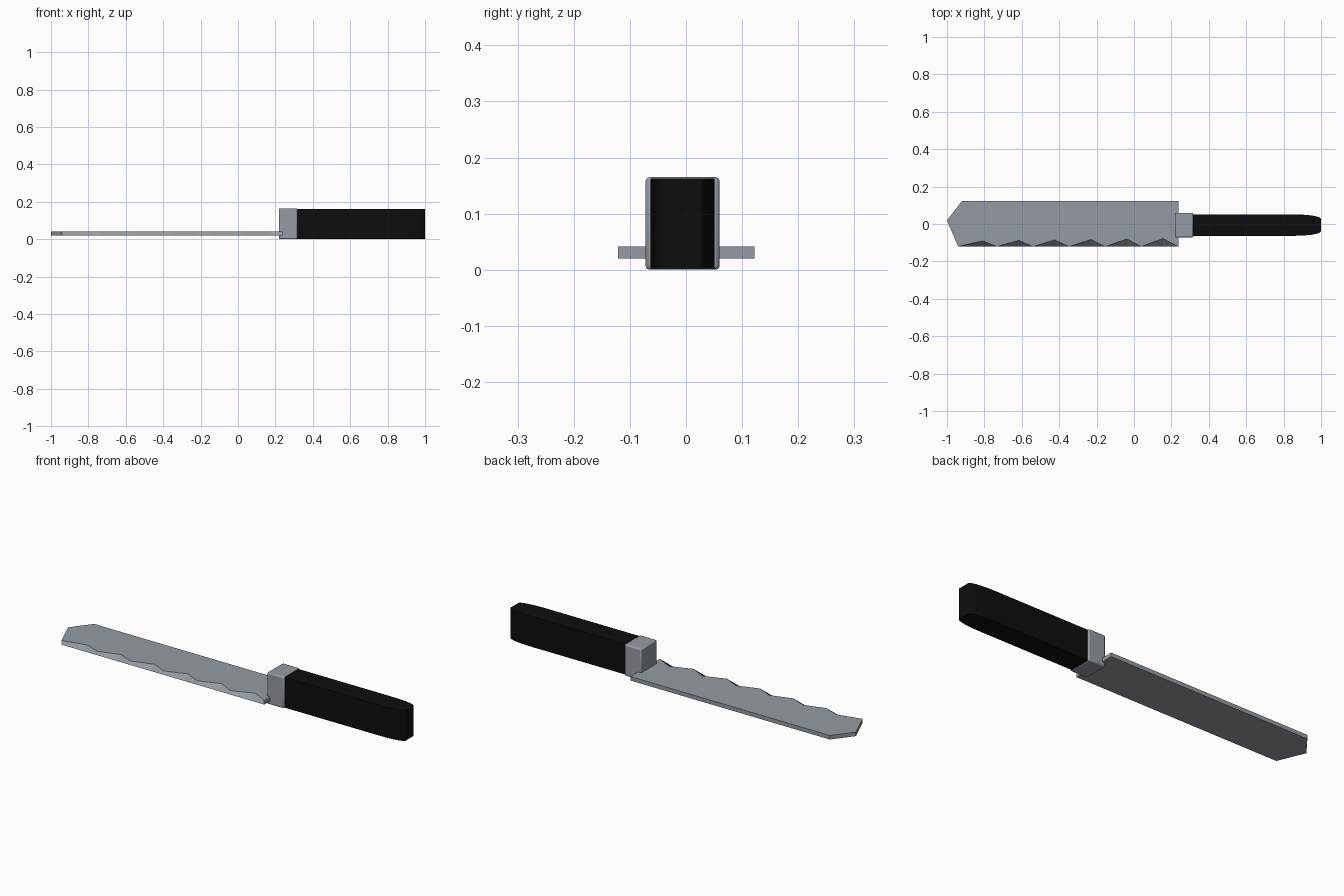
import bpy, bmesh
from math import cos, sin, pi

cube = bpy.data.objects.get("Cube")
if cube:
    bpy.data.objects.remove(cube, do_unlink=True)


def material(name, rgb, rough):
    m = bpy.data.materials.new(name)
    m.use_nodes = True
    m.diffuse_color = (*rgb, 1)
    bsdf = m.node_tree.nodes["Principled BSDF"]
    bsdf.inputs["Base Color"].default_value = (*rgb, 1)
    bsdf.inputs["Roughness"].default_value = rough
    return m


steel = material("steel grey", (0.30, 0.33, 0.36), 0.5)
black = material("handle black", (0.004, 0.004, 0.004), 0.6)


def loft(name, bottom, top, z0, z1, mat, bevel=0.0, smooth=False):
    """Solid between two matching outlines at heights z0 and z1."""
    bm = bmesh.new()
    lo = [bm.verts.new((x, y, z0)) for x, y in bottom]
    hi = [bm.verts.new((x, y, z1)) for x, y in top]
    bm.faces.new(lo[::-1])
    bm.faces.new(hi)
    n = len(lo)
    for i in range(n):
        j = (i + 1) % n
        bm.faces.new((lo[i], lo[j], hi[j], hi[i]))
    bmesh.ops.recalc_face_normals(bm, faces=bm.faces)
    me = bpy.data.meshes.new(name)
    bm.to_mesh(me)
    bm.free()
    ob = bpy.data.objects.new(name, me)
    bpy.context.collection.objects.link(ob)
    me.materials.append(mat)
    if bevel:
        mod = ob.modifiers.new("soft edges", "BEVEL")
        mod.width = bevel
        mod.segments = 2
    if smooth:
        bpy.ops.object.select_all(action="DESELECT")
        ob.select_set(True)
        bpy.context.view_layer.objects.active = ob
        bpy.ops.object.shade_smooth_by_angle()
    return ob


# Blade: straight lower edge, scalloped upper edge along the front
edge_y, heel, front_tip = -0.121, 0.237, -0.94
teeth, pitch = 6, 0.193
top = [(front_tip, edge_y)]
for i in range(teeth):
    start = front_tip + 0.015 + i * pitch
    top.append((start + 0.115, -0.09 + 0.0025 * i))
    top.append((heel if i == teeth - 1 else start + pitch, edge_y))
bottom = [(x, edge_y) for x, y in top]
rest = [(heel, 0.122), (-0.92, 0.122), (-1.0, 0.02)]
loft("blade", bottom + rest, top + rest, 0.02, 0.041, steel)

# Guard block between blade and handle
mid = -0.006
guard = [(0.218, mid - 0.066), (0.317, mid - 0.066), (0.317, mid + 0.066), (0.218, mid + 0.066)]
loft("guard", guard, guard, 0.0, 0.165, steel, bevel=0.007, smooth=True)

# Handle: flat top and bottom, rounded taper at the butt
half = [(0.31, 0.057), (0.86, 0.057)]
for i in range(1, 6):
    a = i / 5 * pi / 2
    half.append((0.86 + 0.14 * sin(a), 0.033 + 0.024 * cos(a)))
plan = [(x, mid - w) for x, w in half] + [(x, mid + w) for x, w in reversed(half)]
loft("handle", plan, plan, 0.002, 0.163, black, bevel=0.002, smooth=True)
